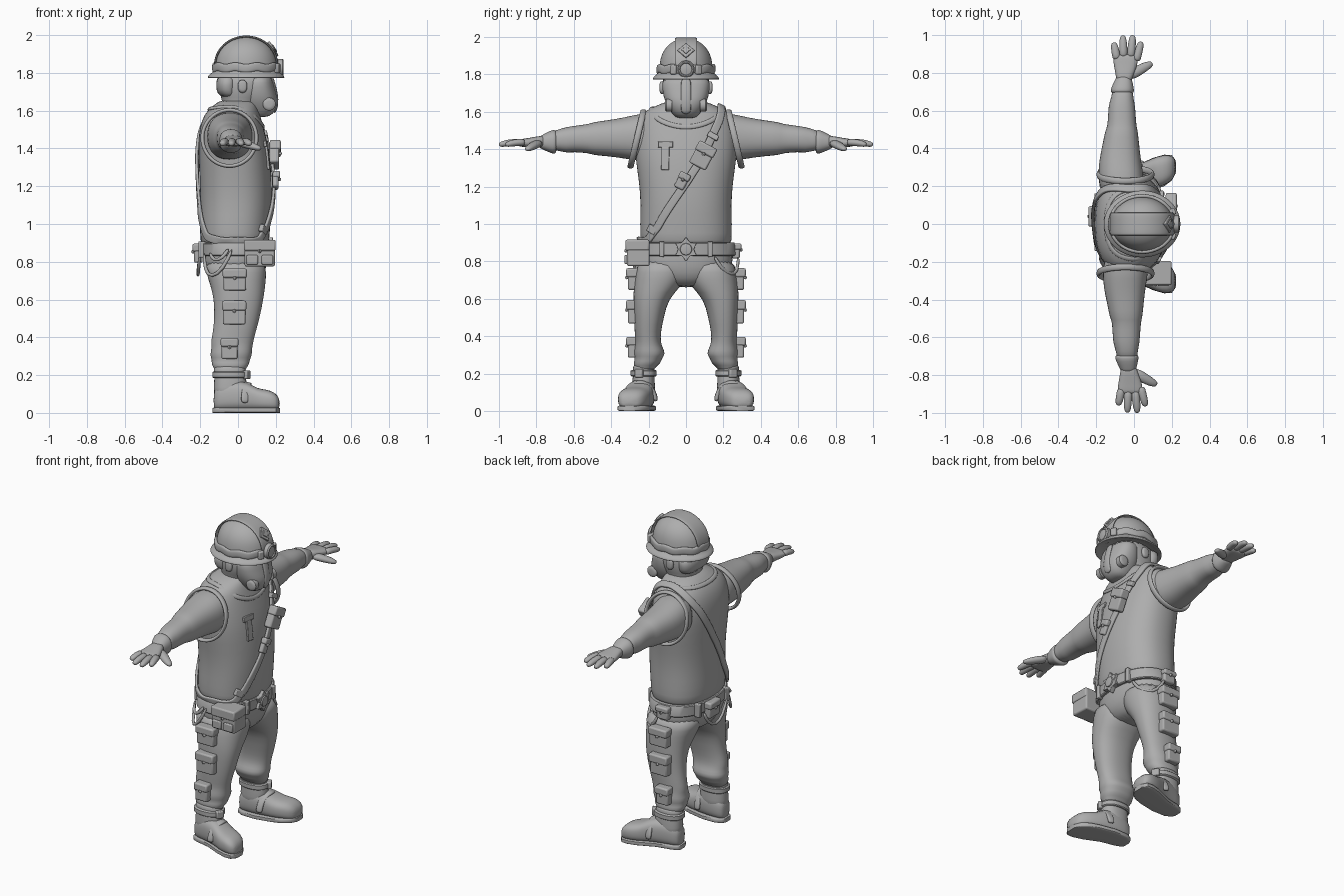
import bpy, bmesh, math
from mathutils import Vector, Matrix, Euler
from mathutils.bvhtree import BVHTree

clay = bpy.data.materials.new("plain_grey")
clay.diffuse_color = (0.42, 0.42, 0.42, 1)


def finish(name, bm, sub=0, bevel=0, angle=40):
    bmesh.ops.recalc_face_normals(bm, faces=bm.faces)
    me = bpy.data.meshes.new(name)
    bm.to_mesh(me)
    bm.free()
    me.materials.append(clay)
    me.shade_smooth()
    ob = bpy.data.objects.new(name, me)
    bpy.context.collection.objects.link(ob)
    if sub:
        ob.modifiers.new("smooth", 'SUBSURF').levels = sub
        ob.modifiers["smooth"].render_levels = sub
    else:
        me.set_sharp_from_angle(angle=math.radians(angle))
    if bevel:
        b = ob.modifiers.new("bevel", 'BEVEL')
        b.width, b.segments = bevel, 2
    return ob


def unit_ring(n, p):
    out = []
    for i in range(n):
        c, s = math.cos(2 * math.pi * i / n), math.sin(2 * math.pi * i / n)
        out.append((math.copysign(abs(c) ** (2 / p), c), math.copysign(abs(s) ** (2 / p), s)))
    return out


def skin(name, rings, loop=False, sub=1, **kw):
    bm = bmesh.new()
    vs = [[bm.verts.new(v) for v in r] for r in rings]
    n, m = len(vs[0]), len(vs)
    for j in range(m if loop else m - 1):
        a, b = vs[j], vs[(j + 1) % m]
        for i in range(n):
            bm.faces.new((a[i], a[(i + 1) % n], b[(i + 1) % n], b[i]))
    if not loop:
        bm.faces.new(vs[0])
        bm.faces.new(vs[-1])
    return finish(name, bm, sub, **kw)


# sections are (position on axis, min a, max a, min b, max b)
def loft(name, secs, axis='z', s=1, p=2.3, n=24, sub=1, dx=0):
    rings = []
    for t, a0, a1, b0, b1 in secs:
        ring = []
        for u, v in unit_ring(n, p):
            a, b = (a0 + a1) / 2 + (a1 - a0) / 2 * u, (b0 + b1) / 2 + (b1 - b0) / 2 * v
            x, y, z = {'z': (a, b, t), 'y': (a, t, b), 'x': (t, a, b)}[axis]
            ring.append((x + dx, y * s, z))
        rings.append(ring)
    return skin(name, rings, sub=sub)


def body(name, secs, **kw):
    return loft(name, [(z, x0, x1, -w, w) for z, x0, x1, w in secs], **kw)


def disc(name, axis, t, a, b, prof):
    return loft(name, [(t + o, a - r, a + r, b - r, b + r) for o, r in prof], axis, p=2, sub=0)


def sweep(name, pts, normals, w, th, loop=False, p=2, n=10, taper=None, sub=1):
    pts, rings, m = [Vector(q) for q in pts], [], len(pts)
    for i, q in enumerate(pts):
        nxt = pts[(i + 1) % m] if loop else pts[min(i + 1, m - 1)]
        prv = pts[i - 1] if loop else pts[max(i - 1, 0)]
        t = (nxt - prv).normalized()
        side = t.cross(Vector(normals[i])).normalized()
        up = side.cross(t)
        k = taper[i] if taper else 1
        rings.append([q + side * u * w * k + up * v * th * k for u, v in unit_ring(n, p)])
    return skin(name, rings, loop, sub)


def boxes(name, loc, parts, rot=(0, 0, 0), bevel=0.01):
    bm = bmesh.new()
    base = Matrix.Translation(loc) @ Euler(rot).to_matrix().to_4x4()
    for off, size in parts:
        bmesh.ops.create_cube(bm, size=1, matrix=base @ Matrix.Translation(off) @ Matrix.Diagonal((*size, 1)))
    return finish(name, bm, bevel=bevel)


# pouch with flap and button; thin axis is x or y, d is the outward sign
def pouch(name, loc, size, thin, d, rot=(0, 0, 0)):
    sx, sy, sz = size
    off = Vector((d if thin == 'x' else 0, d if thin == 'y' else 0, 0))
    depth = sx if thin == 'x' else sy
    boxes(name, loc, [((0, 0, 0), size),
                      (off * .005 + Vector((0, 0, sz * .3)), (sx + .008, sy + .008, sz * .42)),
                      (off * (depth / 2 + .006) + Vector((0, 0, sz * .08)), (.018, .018, .02))], rot)


# vest and trousers
vest = body("vest", [(.88, -.185, .155, .235), (.90, -.2, .165, .245), (1.0, -.203, .172, .247),
    (1.1, -.2, .182, .243), (1.22, -.203, .18, .25), (1.35, -.21, .172, .272), (1.46, -.212, .15, .275),
    (1.55, -.195, .125, .262), (1.605, -.16, .11, .225), (1.635, -.12, .1, .15), (1.66, -.09, .095, .1)], n=32)
body("trouser_hips", [(.92, -.18, .15, .235), (.85, -.19, .155, .25), (.77, -.188, .152, .255),
    (.71, -.16, .135, .2), (.66, -.07, .09, .09)])
bpy.context.view_layer.update()
tree = BVHTree.FromObject(vest, bpy.context.evaluated_depsgraph_get())


def hug(guide, steps, lift, loop=True):
    pts, nrm = [], []
    for i in range(len(guide)):
        a, b = Vector(guide[i]), Vector(guide[(i + 1) % len(guide)])
        for k in range(steps):
            q, nv, _, _ = tree.find_nearest(a.lerp(b, k / steps))
            pts.append(q + nv * lift)
            nrm.append(nv)
    return pts, nrm


# neckline, collar and shoulder strap follow the vest surface
neck = [(.17 * math.cos(a) - .03, .17 * math.sin(a), 1.59 - .07 * math.cos(a))
        for a in [k * math.tau / 24 for k in range(24)]]
pts, nrm = hug(neck, 1, .002)
sweep("vest_neckline", pts, nrm, .014, .007, True)
guide = [(.05, .2, 1.64), (.13, .19, 1.56), (.2, .15, 1.47), (.22, .08, 1.34), (.22, 0, 1.22), (.2, -.1, 1.08),
         (.19, -.17, .98), (.15, -.24, .91), (-.05, -.28, .9), (-.2, -.2, .93), (-.24, -.12, 1.04),
         (-.26, -.04, 1.18), (-.26, .05, 1.32), (-.25, .14, 1.47), (-.15, .19, 1.58), (-.03, .2, 1.66)]
pts, nrm = hug(guide, 4, .012)
sweep("shoulder_strap", pts, nrm, .022, .009, True, p=5, n=12)


def chest(y, z):
    return tree.ray_cast(Vector((1, y, z)), Vector((-1, 0, 0)))[0].x


# gear on the chest
tilt = math.radians(-28)
pouch("chest_pouch", (chest(.09, 1.36) + .033, .09, 1.365), (.05, .1, .13), 'x', 1, (tilt, 0, 0))
pouch("small_chest_pouch", (chest(-.02, 1.23) + .022, -.02, 1.23), (.03, .055, .09), 'x', 1, (tilt, 0, 0))
boxes("strap_buckle", (chest(.145, 1.47) + .02, .145, 1.47), [((0, 0, 0), (.025, .06, .03))], (tilt, -.2, 0), .005)
boxes("strap_lower_buckle", (chest(-.18, .97) + .012, -.18, .97), [((0, 0, 0), (.025, .055, .04))], (-.5, 0, -.5), .005)
boxes("hammer_badge", (chest(-.11, 1.37), -.11, 1.365), [((0, 0, .06), (.016, .08, .032)),
    ((.002, 0, -.015), (.016, .042, .125))], (0, -.1, -.12), .003)

# belt, buckle and hip gear
body("belt", [(.83, -.197, .163, .262), (.835, -.202, .168, .266), (.895, -.205, .17, .262), (.9, -.2, .165, .258)],
     n=48, sub=0)
star = [((.066 if i % 2 == 0 else .042) * math.sin(i * math.pi / 6),
         .865 + (.066 if i % 2 == 0 else .042) * math.cos(i * math.pi / 6)) for i in range(12)]
skin("star_buckle", [[(x, y, z) for y, z in star] for x in (.155, .185)], sub=0, bevel=.003)
disc("buckle_boss", 'x', .18, 0, .865, [(0, .034), (.012, .03), (.014, .02)])
pouch("hip_pouch", (.115, -.255, .845), (.16, .12, .14), 'y', -1)
boxes("hip_pouch_pockets", (.115, -.318, .81), [((-.04, 0, 0), (.06, .02, .05)), ((.04, 0, 0), (.06, .02, .05))], bevel=.006)
pouch("left_hip_pouch", (-.03, .268, .855), (.08, .04, .08), 'y', 1)
pouch("back_pouch", (-.21, .04, .845), (.045, .1, .1), 'x', -1)
boxes("belt_loops", (0, 0, .865), [((.15, y, 0), (.035, .025, .085)) for y in (-.13, .13)] +
      [((-.19, y, 0), (.04, .025, .085)) for y in (-.13, .15)], bevel=.005)
loops = {"back_cord": [(-.2, .11, .84), (-.212, .08, .76), (-.212, 0, .72), (-.21, -.07, .75), (-.2, -.13, .85)],
         "back_side_cord": [(-.18, -.17, .85), (-.175, -.2, .75), (-.14, -.255, .715), (-.08, -.28, .76), (-.03, -.27, .87)],
         "inner_side_cord": [(-.15, -.22, .85), (-.13, -.268, .8), (-.08, -.275, .82), (-.05, -.27, .87)],
         "front_chain": [(.14, .15, .83), (.135, .19, .76), (.1, .24, .725), (.05, .275, .74), (0, .28, .83)]}
for name, path in loops.items():
    sweep(name, path, [(q[0], q[1], .05) for q in path], .011, .009)

for s, side in ((1, "left_"), (-1, "right_")):
    dx = -.012 * s
    # sleeve, armhole, cuff and glove
    loft(side + "sleeve", [(.14, -.17, .07, 1.35, 1.6), (.25, -.178, .065, 1.335, 1.59), (.33, -.175, .05, 1.35, 1.57),
        (.42, -.155, .04, 1.362, 1.555), (.5, -.14, .032, 1.368, 1.545), (.515, -.128, .025, 1.378, 1.535),
        (.6, -.125, .02, 1.385, 1.525), (.64, -.12, .016, 1.38, 1.518), (.67, -.108, .008, 1.39, 1.51),
        (.73, -.1, .005, 1.395, 1.49)], 'y', s, dx=dx)
    loft(side + "glove_cuff", [(.69, -.1, .005, 1.39, 1.49), (.7, -.115, .014, 1.372, 1.506), (.725, -.108, .01, 1.38, 1.5),
        (.77, -.085, .0, 1.4, 1.475), (.79, -.075, -.01, 1.41, 1.465)], 'y', s, dx=dx)
    loft(side + "palm", [(.74, -.08, -.005, 1.405, 1.475), (.79, -.085, .01, 1.41, 1.47), (.84, -.095, .03, 1.41, 1.46),
        (.88, -.1, .035, 1.412, 1.455), (.9, -.095, .03, 1.418, 1.45)], 'y', s, p=2.6, dx=dx)
    tips = [((-.078, .87), (-.095, .96)), ((-.043, .88), (-.047, .998)), ((-.006, .88), (.006, 1.0)), ((.022, .86), (.05, .965))]
    for k, (a, b) in enumerate(tips):
        path = [(a[0] + (b[0] - a[0]) * f + dx, s * (a[1] + (b[1] - a[1]) * f), 1.436 + .006 * math.sin(3 * f) - .014 * f)
                for f in (0, .3, .65, .92, 1)]
        sweep(f"{side}finger_{k + 1}", path, [(0, 0, 1)] * 5, .022, .019, taper=(1.05, 1.05, 1, .8, .4))
    path = [(-.02 + dx, s * .78, 1.435), (.04 + dx, s * .815, 1.42), (.085 + dx, s * .84, 1.405), (.112 + dx, s * .852, 1.397)]
    sweep(side + "thumb", path, [(0, 0, 1)] * 4, .03, .023, taper=(1, 1, .8, .4))
    ring = [(-.045 + .145 * math.cos(a), s * (.262 - .035 * math.sin(a)), 1.455 + .15 * math.sin(a))
            for a in [k * math.tau / 24 for k in range(24)]]
    sweep(side + "armhole_trim", ring, [(q[0] + .045, 0, q[2] - 1.455) for q in ring], .018, .011, True)

    # trouser leg with bunched hem
    loft(side + "trouser_leg", [(.82, -.18, .145, 0, .255), (.74, -.17, .152, -.01, .272), (.67, -.145, .145, .02, .28),
        (.6, -.128, .135, .095, .282), (.5, -.125, .115, .118, .278), (.42, -.135, .092, .135, .275),
        (.37, -.145, .08, .135, .27), (.34, -.14, .075, .125, .275), (.305, -.15, .075, .108, .282),
        (.28, -.138, .062, .13, .272), (.255, -.142, .06, .135, .282), (.235, -.125, .042, .165, .275),
        (.2, -.115, .03, .18, .265)], s=s)
    # cargo pouches down the outer leg
    for k, (x, z, w, h) in enumerate(((-.017, .705, .12, .115), (-.02, .53, .12, .125), (-.045, .34, .085, .11))):
        pouch(f"{side}leg_pouch_{k + 1}", (x, s * .283, z), (w, .055, h), 'y', s)

    # boot
    loft(side + "boot_shaft", [(.06, -.13, .04, .165, .29), (.14, -.128, .05, .165, .29), (.2, -.125, .04, .17, .282),
        (.24, -.13, .042, .165, .285), (.25, -.12, .03, .175, .275)], s=s)
    loft(side + "boot_foot", [(-.13, .19, .26, .02, .11), (-.11, .17, .28, .012, .15), (-.03, .162, .3, .01, .175),
        (.05, .172, .325, .01, .165), (.1, .185, .35, .01, .128), (.15, .2, .365, .01, .125),
        (.195, .225, .365, .01, .11), (.222, .26, .345, .02, .075)], 'x', s, p=2.7)
    loft(side + "boot_sole", [(-.135, .2, .255, 0, .026), (-.125, .18, .27, 0, .028), (-.09, .162, .285, 0, .03),
        (.0, .16, .305, 0, .03), (.1, .18, .35, 0, .03), (.16, .2, .367, 0, .03), (.2, .23, .365, 0, .03),
        (.222, .27, .335, 0, .026)], 'x', s, p=6, sub=0)
    loft(side + "ankle_strap", [(.185, -.13, .045, .162, .29), (.19, -.136, .052, .157, .296),
        (.215, -.136, .05, .157, .296), (.22, -.13, .043, .162, .29)], s=s, sub=0, n=32)
    boxes(side + "ankle_buckle", (.045, s * .25, .202), [((0, 0, 0), (.03, .045, .045))], (0, 0, s * .5), .006)
    arc = [(.055 - .02 * abs(math.cos(a)), s * (.245 + .085 * math.cos(a)), .05 + .105 * math.sin(a))
           for a in [k * math.pi / 10 for k in range(11)]]
    sweep(side + "instep_strap", arc, [(.02, q[1] - s * .245, q[2] - .05) for q in arc], .02, .01, p=4)

    # ear, mask filter and goggle hinge
    loft(side + "ear", [(.115, -.005, .05, 1.69, 1.765), (.137, .0, .05, 1.695, 1.765), (.142, .01, .04, 1.71, 1.75)], 'y', s)
    disc(side + "mask_filter", 'y', s * .075, .165, 1.635, [(0, .034), (s * .03, .034), (s * .036, .028), (s * .038, .015)])
    boxes(side + "goggle_hinge", (.205, s * .065, 1.825), [((0, 0, 0), (.03, .035, .05))], (0, 0, s * .5), .007)

# head, hair and breathing mask
body("head", [(1.52, -.1, .09, .1), (1.6, -.09, .095, .1), (1.65, -.08, .11, .105), (1.69, -.1, .15, .122),
    (1.74, -.105, .175, .127), (1.82, -.1, .175, .125)])
body("hair", [(1.665, -.075, .0, .09), (1.69, -.112, .0, .118), (1.73, -.118, .0, .13), (1.8, -.11, .0, .128)])
body("collar", [(1.58, -.12, .1, .13), (1.62, -.105, .1, .118), (1.645, -.095, .095, .108), (1.65, -.08, .08, .09)])
body("mask", [(1.565, .08, .15, .045), (1.58, .06, .185, .068), (1.62, .03, .208, .095), (1.66, .02, .212, .115),
    (1.7, .02, .2, .125), (1.75, .03, .187, .13), (1.79, .04, .175, .12)])
ridge = [(.178, 0, 1.78), (.19, 0, 1.74), (.203, 0, 1.69), (.208, 0, 1.63), (.19, 0, 1.585)]
sweep("mask_ridge", ridge, [(1, 0, 0)] * 5, .028, .009)

# helmet with wide brim, crest, plate and goggles
HX = .043
helm = [(1.8, .14, .12), (1.768, .2, .174), (1.776, .206, .18), (1.79, .198, .172), (1.808, .17, .145), (1.85, .165, .143),
        (1.9, .155, .134), (1.945, .125, .109), (1.977, .083, .07), (1.993, .035, .03), (1.994, .01, .01)]
body("helmet", [(z, HX - a, HX + a, b) for z, a, b in helm], p=2, n=32, sub=2)
arch = [(HX + .166 * math.cos(a), 0, 1.835 + .158 * math.sin(a) ** .95) for a in [math.pi * k / 16 for k in range(17)]]
sweep("helmet_crest", arch, [(q[0] - HX, 0, q[2] - 1.82) for q in arch], .062, .006, p=4)
plate = Matrix.Rotation(math.radians(-32), 3, 'Y') @ Matrix.Rotation(math.radians(45), 3, 'X')
boxes("helmet_plate", (.183, 0, 1.925), [((0, 0, 0), (.02, .065, .065)), ((.008, 0, 0), (.015, .035, .035))],
      plate.to_euler(), .003)
band = [(HX + .17 * math.cos(a), .148 * math.sin(a), 1.828 + .005 * math.sin(9 * a))
        for a in [k * math.tau / 72 for k in range(72)]]
sweep("goggle_strap", band, [(q[0] - HX, q[1], 0) for q in band], .024, .011, True, p=3)
disc("goggle_lens", 'x', .2, 0, 1.828, [(0, .046), (.035, .046), (.042, .04), (.042, .034), (.036, .031), (.04, .01)])
